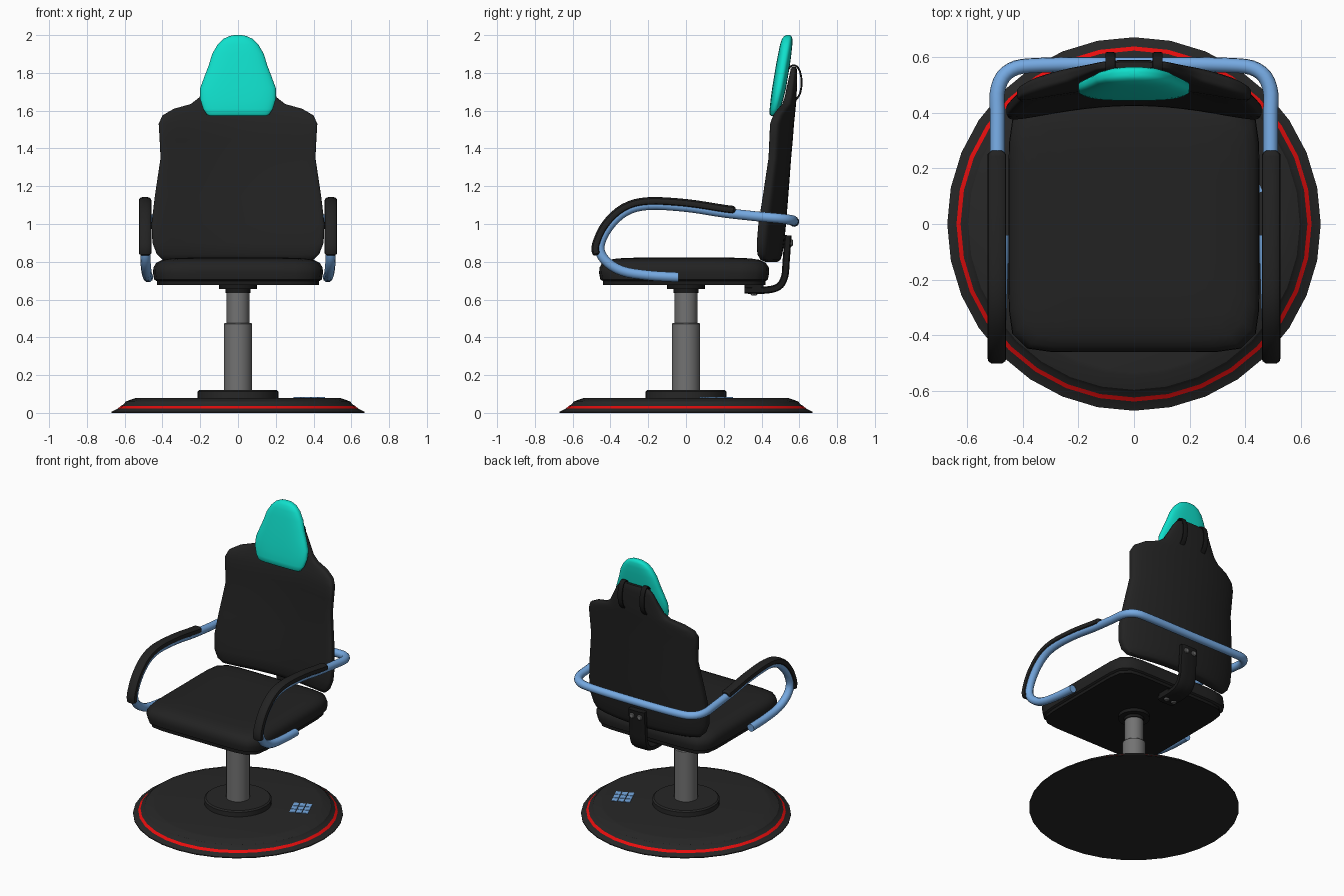
import bpy, bmesh, math
from mathutils import Vector

if "Cube" in bpy.data.objects:
    bpy.data.objects.remove(bpy.data.objects["Cube"])


def mat(name, c):
    m = bpy.data.materials.new(name)
    m.diffuse_color = (*c, 1)
    m.use_nodes = True
    m.node_tree.nodes["Principled BSDF"].inputs["Base Color"].default_value = m.diffuse_color
    return m


BLACK = mat("black_leather", (0.016, 0.016, 0.016))
DARK = mat("black_plastic", (0.010, 0.010, 0.010))
BASE = mat("base_charcoal", (0.020, 0.020, 0.020))
GREY = mat("grey_steel", (0.17, 0.17, 0.17))
BLUE = mat("blue_tube", (0.18, 0.40, 0.76))
TEAL = mat("teal_cushion", (0.005, 0.74, 0.60))
RED = mat("red_trim", (0.80, 0.004, 0.004))


def finish(ob, mats, angle=40):
    for m in mats:
        ob.data.materials.append(m)
    bpy.ops.object.select_all(action='DESELECT')
    ob.select_set(True)
    bpy.context.view_layer.objects.active = ob
    bpy.ops.object.shade_smooth_by_angle(angle=math.radians(angle))
    return ob


def loft(name, rings, mats, index=lambda i: 0, angle=40):
    """Skin a list of closed rings and cap both ends."""
    bm = bmesh.new()
    vs = [[bm.verts.new(p) for p in r] for r in rings]
    n = len(vs[0])
    for i in range(len(vs) - 1):
        for j in range(n):
            k = (j + 1) % n
            f = bm.faces.new((vs[i][j], vs[i][k], vs[i + 1][k], vs[i + 1][j]))
            f.material_index = index(i)
    bm.faces.new(vs[0][::-1])
    bm.faces.new(vs[-1])
    bmesh.ops.recalc_face_normals(bm, faces=bm.faces)
    me = bpy.data.meshes.new(name)
    bm.to_mesh(me)
    bm.free()
    ob = bpy.data.objects.new(name, me)
    bpy.context.collection.objects.link(ob)
    return finish(ob, mats, angle)


def superellipse(a, b, e, n=48):
    out = []
    for i in range(n):
        t = 2 * math.pi * (i + .5) / n
        c, s = math.cos(t), math.sin(t)
        r = (abs(c) ** e + abs(s) ** e) ** (-1 / e)
        out.append((a * r * c, b * r * s))
    return out


def lathe(name, prof, mats, n=32, index=lambda i: 0, x=0, y=0):
    rings = [[(x + r * math.cos(2 * math.pi * i / n), y + r * math.sin(2 * math.pi * i / n), z)
              for i in range(n)] for r, z in prof]
    return loft(name, rings, mats, index, 30)


def smooth(pts, steps=5):
    """Catmull-Rom through the points."""
    p = [Vector(q) for q in pts]
    p = [2 * p[0] - p[1]] + p + [2 * p[-1] - p[-2]]
    out = []
    for i in range(1, len(p) - 2):
        a, b, c, d = p[i - 1:i + 3]
        for k in range(steps):
            t = k / steps
            out.append(.5 * (2 * b + (c - a) * t + (2 * a - 5 * b + 4 * c - d) * t * t
                             + (3 * b - a - 3 * c + d) * t ** 3))
    return out + [p[-2]]


def sweep_yz(name, path, x, hw, ht, mats, e=4, n=16, offset=0, taper=False):
    """Sweep a rounded bar along a path in the side plane."""
    rings = []
    for i, p in enumerate(path):
        d = (path[min(i + 1, len(path) - 1)] - path[max(i - 1, 0)]).normalized()
        nrm = Vector((0, -d.z, d.y))
        s = .6 if taper and i in (0, len(path) - 1) else 1
        rings.append([Vector((x + u * s, p.y, p.z)) + nrm * (v * s + offset)
                      for u, v in superellipse(hw, ht, e, n)])
    return loft(name, rings, mats)


# Round base with red trim, hub plate and gas column
lathe("base", [(.67, 0), (.67, .006), (.637, .022), (.622, .036), (.605, .046), (.595, .06),
               (.545, .078), (.53, .08)], [BASE, RED], 32, lambda i: 1 if i == 2 else 0)
lathe("hub_plate", [(.215, .078), (.215, .112), (.205, .12)], [BASE])
lathe("column_lower", [(.075, .11), (.075, .47), (.07, .475)], [GREY])
lathe("column_upper", [(.06, .46), (.06, .65)], [GREY])
lathe("column_flange", [(.065, .635), (.065, .655), (.1, .655), (.1, .68)], [DARK])

# Tiled blue foot patch on the base
ang = math.radians(23)
for i in range(3):
    for j in range(3):
        u, v = .41 + (i - 1) * .042, (j - 1) * .05
        ring = [(u + a, v + b) for a, b in ((-.018, -.022), (.018, -.022), (.018, .022), (-.018, .022))]
        ring = [(a * math.cos(ang) - b * math.sin(ang), a * math.sin(ang) + b * math.cos(ang)) for a, b in ring]
        loft(f"foot_patch_{i}_{j}", [[(a, b, z) for a, b in ring] for z in (.079, .083)], [BLUE])

# Seat board and cushion
loft("seat_board", [[(x, y - .01, z) for x, y in superellipse(.43, .43, 9)] for z in (.677, .7)], [DARK])
loft("seat_cushion", [[(x, y - .01, z) for x, y in superellipse(h, h, 9)] for z, h in
                      ((.695, .425), (.705, .443), (.74, .45), (.77, .448), (.795, .432),
                       (.81, .40), (.818, .35), (.822, .25))], [BLACK])

# Backrest: z, half width, front and back y at the centre; sides wrap forward
back = [(.80, .34, .45, .485), (.81, .40, .435, .50), (.84, .43, .423, .51), (.90, .453, .425, .52),
        (1.0, .458, .435, .53), (1.15, .44, .455, .542), (1.35, .41, .478, .557), (1.45, .415, .483, .566),
        (1.53, .42, .488, .572), (1.575, .40, .50, .577), (1.61, .34, .512, .58), (1.635, .25, .52, .583),
        (1.67, .205, .528, .585), (1.74, .165, .54, .588), (1.79, .14, .55, .589),
        (1.82, .115, .556, .587), (1.832, .08, .562, .582)]
loft("backrest", [[(x, (f + b) / 2 + y - .36 * x * x, z)
                   for x, y in superellipse(w, (b - f) / 2, 4, 56)] for z, w, f, b in back], [BLACK])

# Headrest cushion
head = [(1.572, .15, .45, .475), (1.58, .165, .443, .483), (1.61, .185, .443, .50), (1.66, .2, .448, .515),
        (1.72, .2, .456, .53), (1.78, .178, .466, .54), (1.84, .155, .476, .55), (1.90, .137, .488, .558),
        (1.95, .108, .498, .563), (1.98, .078, .508, .563), (1.995, .045, .52, .558), (2.0, .02, .53, .55)]
loft("headrest", [[(x, (f + b) / 2 + y, z)
                   for x, y in superellipse(w, (b - f) / 2, 2.8)] for z, w, f, b in head], [TEAL], angle=60)

# Headrest straps looping over the backrest
strap = smooth([(0, .52, 1.79), (0, .56, 1.838), (0, .595, 1.825), (0, .612, 1.76),
                (0, .603, 1.69), (0, .575, 1.65)], 4)
for s in (-1, 1):
    sweep_yz("headrest_strap", strap, s * .085, .018, .005, [DARK])

# Bracket joining seat and backrest, with bolts
bracket = smooth([(0, .31, .65), (0, .42, .65), (0, .49, .668), (0, .522, .72), (0, .53, .8), (0, .54, .94)], 4)
sweep_yz("back_bracket", bracket, 0, .062, .019, [DARK], 8)
loft("bracket_mount", [[(x, y + .36, z) for x, y in superellipse(.06, .05, 8)] for z in (.66, .685)], [DARK])
for s in (-1, 1):
    lathe("seat_bolt", [(.014, .622), (.018, .628), (.018, .64)], [GREY], 12, x=s * .03, y=.36)
    bolt = lathe("back_bolt", [(.018, 0), (.018, .012), (.014, .016)], [GREY], 12)
    bolt.rotation_euler.x = -math.pi / 2
    bolt.location = (s * .03, .55, .9)

# One continuous blue tube: right arm, around the back, left arm
arm = [(.475, -.04, .718), (.48, -.2, .728), (.485, -.34, .752), (.49, -.43, .81), (.49, -.457, .885),
       (.49, -.41, .985), (.49, -.32, 1.068), (.49, -.2, 1.1), (.49, 0, 1.09), (.49, .2, 1.06),
       (.49, .38, 1.04), (.487, .49, 1.03), (.44, .553, 1.022), (.33, .57, 1.015)]
path = smooth(arm + [(0, .573, 1.012)] + [(-x, y, z) for x, y, z in reversed(arm)], 4)
cu = bpy.data.curves.new("arm_tube", 'CURVE')
cu.dimensions = '3D'
cu.bevel_depth = .027
cu.bevel_resolution = 3
cu.use_fill_caps = True
sp = cu.splines.new('POLY')
sp.points.add(len(path) - 1)
for p, q in zip(sp.points, path):
    p.co = (*q, 1)
tube = bpy.data.objects.new("arm_tube", cu)
bpy.context.collection.objects.link(tube)
bpy.context.view_layer.objects.active = tube
tube.select_set(True)
bpy.ops.object.select_all(action='DESELECT')
tube.select_set(True)
bpy.ops.object.convert(target='MESH')
finish(bpy.context.view_layer.objects.active, [BLUE])

# Arm pads riding on the outside of the tube
pad = smooth([(0, -.452, .84)] + [(0, y, z) for _, y, z in arm[4:10]] + [(0, .26, 1.053)], 4)
for s in (-1, 1):
    sweep_yz("arm_pad", pad, s * .492, .033, .022, [BLACK], 3, offset=.02, taper=True)
